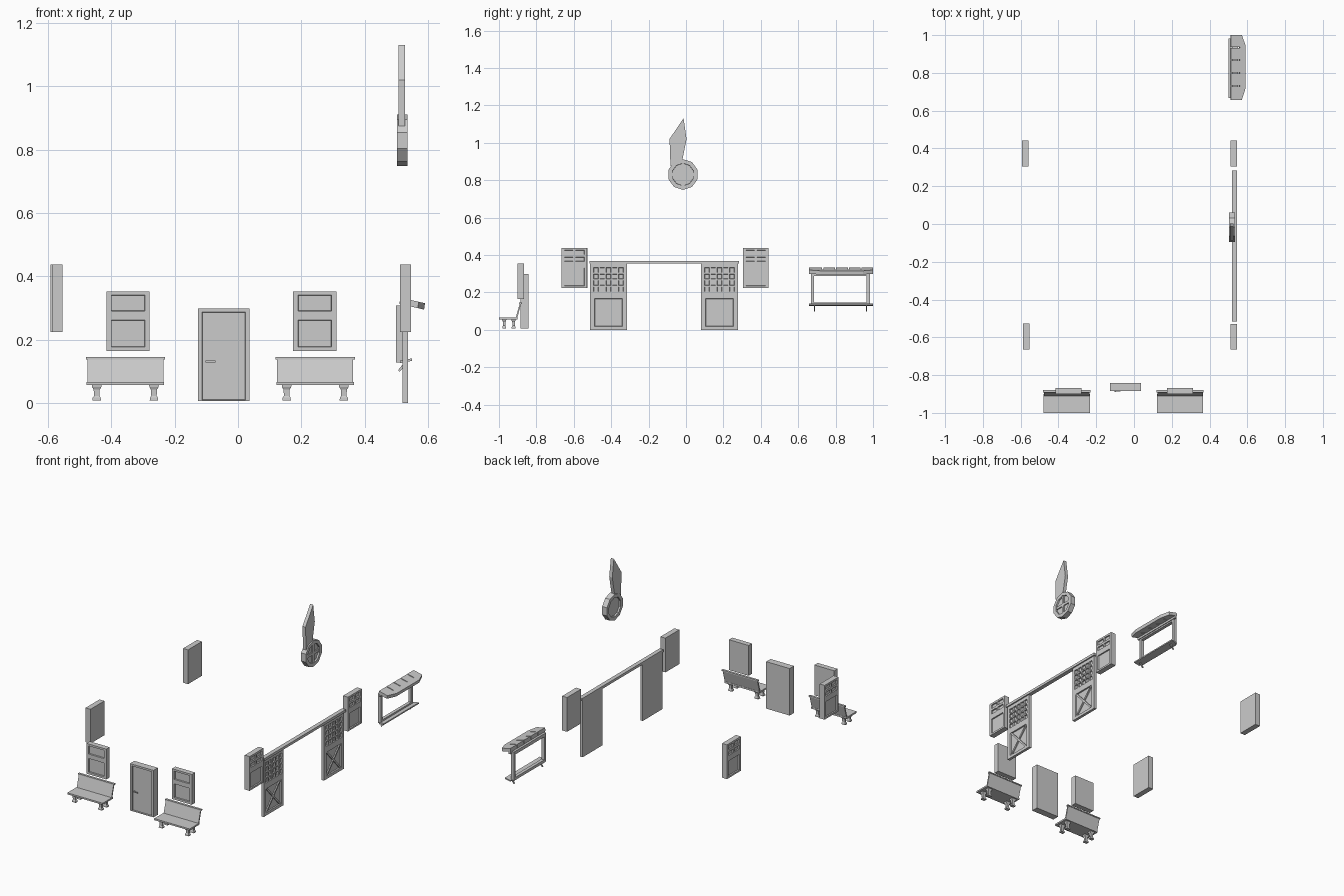
import bpy, bmesh, math
from mathutils import Vector, Matrix

if "Cube" in bpy.data.objects:
    bpy.data.objects.remove(bpy.data.objects["Cube"])


def finish(bm, name, mat=None):
    if mat:
        bm.transform(mat)
    bmesh.ops.recalc_face_normals(bm, faces=bm.faces[:])
    me = bpy.data.meshes.new(name)
    bm.to_mesh(me)
    bm.free()
    ob = bpy.data.objects.new(name, me)
    bpy.context.collection.objects.link(ob)
    return ob


def prism(name, pts, vec, mat=None):
    """Solid from a planar 3D outline pushed along vec."""
    bm = bmesh.new()
    v = Vector(vec)
    a = [bm.verts.new(p) for p in pts]
    b = [bm.verts.new(Vector(p) + v) for p in pts]
    n = len(a)
    bm.faces.new(a)
    bm.faces.new(b[::-1])
    for i in range(n):
        j = (i + 1) % n
        bm.faces.new((a[i], a[j], b[j], b[i]))
    return finish(bm, name, mat)


def box(name, x0, x1, y0, y1, z0, z1, mat=None):
    return prism(name, [(x0, y0, z0), (x1, y0, z0), (x1, y1, z0), (x0, y1, z0)], (0, 0, z1 - z0), mat)


def place(x, y, deg):
    return Matrix.Translation((x, y, 0)) @ Matrix.Rotation(math.radians(deg), 4, 'Z')


def panel(name, mat, w, z0, z1, depth, panes, recess):
    """Slab facing local -y with sunken panes given as (u0, u1, z0, z1)."""
    us = sorted({-w / 2, w / 2} | {u for p in panes for u in p[:2]})
    zs = sorted({z0, z1} | {z for p in panes for z in p[2:]})
    bm = bmesh.new()
    g = [[bm.verts.new((u, 0, z)) for z in zs] for u in us]
    sunk = []
    for i in range(len(us) - 1):
        for j in range(len(zs) - 1):
            f = bm.faces.new((g[i][j], g[i + 1][j], g[i + 1][j + 1], g[i][j + 1]))
            cu, cz = (us[i] + us[i + 1]) / 2, (zs[j] + zs[j + 1]) / 2
            if any(p[0] < cu < p[1] and p[2] < cz < p[3] for p in panes):
                sunk.append(f)
    rim = [e for e in bm.edges if e.is_boundary]
    ext = bmesh.ops.extrude_edge_only(bm, edges=rim)['geom']
    bmesh.ops.translate(bm, verts=[e for e in ext if isinstance(e, bmesh.types.BMVert)], vec=(0, depth, 0))
    bmesh.ops.holes_fill(bm, edges=[e for e in bm.edges if e.is_boundary], sides=0)
    bmesh.ops.recalc_face_normals(bm, faces=bm.faces[:])
    bmesh.ops.inset_region(bm, faces=sunk, thickness=0.0015, depth=-recess, use_even_offset=True, use_boundary=True)
    return finish(bm, name, mat)


def leg(name, cx, cy, levels):
    """Square tapered leg from (z, half size) levels."""
    bm = bmesh.new()
    rings = [[bm.verts.new((cx + sx * h, cy + sy * h * 0.75, z))
              for sx, sy in ((-1, -1), (1, -1), (1, 1), (-1, 1))] for z, h in levels]
    for a, b in zip(rings, rings[1:]):
        for i in range(4):
            j = (i + 1) % 4
            bm.faces.new((a[i], a[j], b[j], b[i]))
    bm.faces.new(rings[0])
    bm.faces.new(rings[-1])
    return finish(bm, name)


# Benches and the windows above them
for cx, wx in ((-0.356, -0.3475), (0.244, 0.243)):
    box("bench_seat", cx - .122, cx + .122, -1.0, -.90, .056, .066)
    prism("bench_back", [(cx - .12, -.911, .062), (cx - .12, -.903, .060),
                         (cx - .12, -.881, .140), (cx - .12, -.889, .140)], (.24, 0, 0))
    box("bench_top_rail", cx - .125, cx + .125, -.892, -.878, .138, .145)
    for lx in (-.0905, .0905):
        for ly in (-.972, -.922):
            leg("bench_leg", cx + lx, ly,
                [(.008, .0135), (.017, .0125), (.022, .0085), (.042, .0095), (.05, .0145), (.058, .0155)])
    panel("front_window", place(wx, -.90, 0), .137, .164, .353, .033,
          [(-.053, .053, .29, .341), (-.053, .053, .177, .262)], .008)

# Front door with handle
panel("front_door", place(-.045, -.885, 0), .162, .006, .299, .043, [(-.068, .068, .010, .287)], .007)
box("door_handle", -.102, -.071, -.889, -.886, .128, .134)
box("door_handle_stem", -.102, -.095, -.888, -.876, .128, .134)

# Side windows: four small panes over one large pane
side_panes = [(a, b, c, d) for a, b in ((-.053, -.006), (.006, .053))
              for c, d in ((.365, .388), (.402, .426))] + [(-.053, .053, .235, .331)]
for x, y, deg in ((.546, -.597, 90), (.546, .373, 90), (-.588, -.595, -90), (-.592, .373, -90)):
    panel("side_window", place(x, y, deg), .137, .224, .438, .034, side_panes, .007)

# Sliding barn doors with a pane grid and crossed braces
cw, ch = .168 / 5, .136 / 4
grid = [(-.084 + i * cw + .004, -.084 + (i + 1) * cw - .004, .2 + j * ch + .004, .2 + (j + 1) * ch - .004)
        for i in range(5) for j in range(4)]
for y in (-.4145, .179):
    m = place(.537, y, 90)
    panel("barn_door", m, .197, 0, .36, .017, grid + [(-.074, .074, .018, .167)], .008)
    for s in (-1, 1):
        prism("barn_door_brace", [(-.073 * s, .001, .020), (-.059 * s, .001, .020),
                                  (.073 * s, .001, .165), (.059 * s, .001, .165)], (0, .008, 0), m)
box("barn_door_rail", .519, .545, -.517, .284, .353, .369)

# Serving hatch: frame, shelf, brackets
for y in (.667, .966):
    box("hatch_post", .499, .519, y, y + .017, .128, .308)
for z0, z1 in ((.128, .145), (.288, .308)):
    box("hatch_bar", .499, .519, .667, .983, z0, z1)
prism("hatch_shelf", [(.512, .657, .126), (.55, .657, .133), (.55, .657, .141), (.512, .657, .134)], (0, .343, 0))
for y in (.684, .962):
    prism("shelf_bracket", [(.506, y, .104), (.510, y, .098), (.535, y, .126), (.528, y, .131)], (0, .007, 0))

# Awning: sloped slab notched into five slats, outer corners clipped
outline = [(.513, .657), (.571, .657), (.591, .72), (.591, .945), (.571, 1.0), (.513, 1.0)]
for y in (.935, .868, .800, .731):
    outline += [(.513, y + .003), (.56, y + .003), (.56, y - .003), (.513, y - .003)]
prism("awning", [(x, y, .333 - (x - .513) * .23) for x, y in outline], (-.003, 0, -.02))
box("awning_ledge", .513, .524, .657, 1.0, .297, .314)

# Round vent with ten sides, cross bars and a pointed vane
bm = bmesh.new()
bmesh.ops.create_cone(bm, cap_ends=True, segments=10, radius1=.082, radius2=.082, depth=.033)
bm.normal_update()
caps = [f for f in bm.faces if len(f.verts) == 10]
bmesh.ops.inset_individual(bm, faces=caps, thickness=.022, depth=0)
bmesh.ops.inset_individual(bm, faces=caps, thickness=.001, depth=-.010)
cy, cz = -.016, .83
finish(bm, "vent_ring", Matrix.Translation((.5185, cy, cz)) @ Matrix.Rotation(math.pi / 2, 4, 'Y')
       @ Matrix.Rotation(0, 4, 'Z'))
# the ten-gon needs a vertex on the horizontal axis
bpy.data.objects["vent_ring"].data.transform(
    Matrix.Translation((0, cy, cz)) @ Matrix.Rotation(math.radians(18), 4, 'X') @ Matrix.Translation((0, -cy, -cz)))
box("vent_bar_vertical", .52, .532, cy - .008, cy + .008, cz - .06, cz + .06)
box("vent_bar_horizontal", .52, .532, cy - .06, cy + .06, cz - .008, cz + .008)
prism("vane", [(.507, -.083, .875), (.507, -.088, 1.02), (.507, -.013, 1.131), (.507, .003, 1.02),
               (.507, -.02, .905)], (.021, 0, 0))
